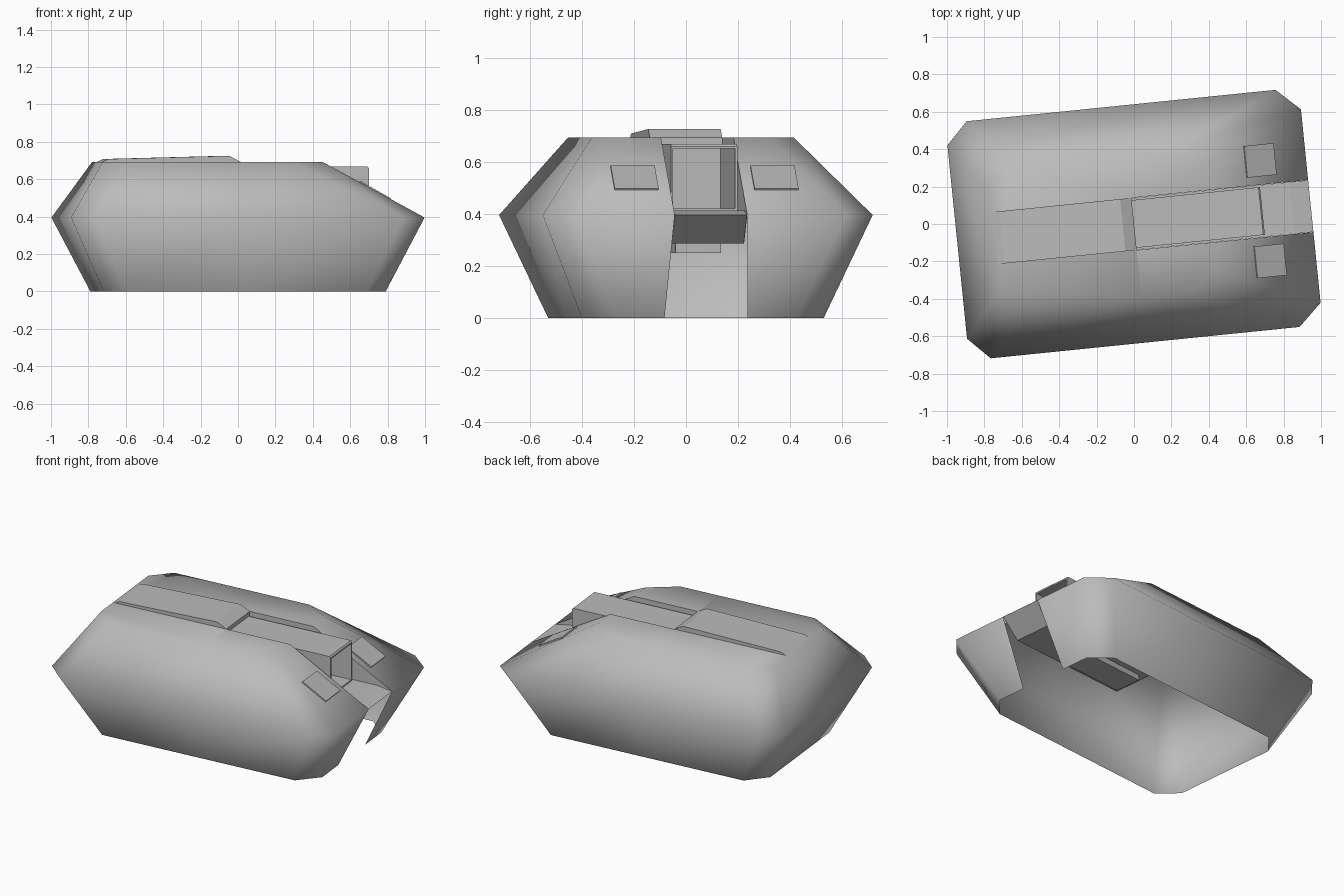
import bpy, bmesh, math
from mathutils import Matrix, Vector

cube = bpy.data.objects.get("Cube")
if cube:
    bpy.data.objects.remove(cube, do_unlink=True)

TURN = Matrix.Rotation(math.radians(5.8), 4, 'Z')
SLOT = 0.14        # half width of the front channel
RIM, ROOF = 0.395, 0.693

grey = bpy.data.materials.new("concrete_grey")
grey.use_nodes = True
grey.diffuse_color = (0.5, 0.5, 0.5, 1)
grey.node_tree.nodes["Principled BSDF"].inputs["Base Color"].default_value = (0.5, 0.5, 0.5, 1)


def finish(name, bm):
    """Turn the part to its heading and link it as an object."""
    bm.transform(TURN)
    mesh = bpy.data.meshes.new(name)
    bm.to_mesh(mesh)
    bm.free()
    mesh.materials.append(grey)
    ob = bpy.data.objects.new(name, mesh)
    bpy.context.scene.collection.objects.link(ob)
    return ob


def ring(bm, z, back, back_cut, front, front_cut, side, side_cut, gap):
    """Chamfered outline, open at the front gap."""
    half = [(front, gap), (front, side_cut), (front_cut, side), (0, side),
            (-back_cut, side), (-back, side_cut)]
    pts = half + [(x, -y) for x, y in reversed(half)]
    return [bm.verts.new((x, y, z)) for x, y in pts]


def prism(name, profile, half_width, v=0):
    """Solid from a side profile (length, height) extruded across."""
    bm = bmesh.new()
    face = bm.faces.new([bm.verts.new((x, v - half_width, z)) for x, z in profile])
    ext = bmesh.ops.extrude_face_region(bm, geom=[face])
    bmesh.ops.translate(bm, vec=(0, 2 * half_width, 0),
                        verts=[g for g in ext["geom"] if isinstance(g, bmesh.types.BMVert)])
    bmesh.ops.recalc_face_normals(bm, faces=bm.faces)
    return finish(name, bm)


# Hull: walls leaning out to the rim, then in to the roof
bm = bmesh.new()
rings = [
    ring(bm, 0, 0.758, 0.645, 0.758, 0.64, 0.467, 0.35, 0.16),
    ring(bm, RIM, 0.95, 0.835, 0.95, 0.825, 0.637, 0.52, SLOT),
    ring(bm, ROOF, 0.755, 0.643, 0.425, 0.255, 0.39, 0.28, SLOT),
]
for low, high in zip(rings, rings[1:]):
    for i in range(len(low) - 1):
        bm.faces.new((low[i], low[i + 1], high[i + 1], high[i]))
top = rings[-1]
p = bm.verts.new((0, SLOT, ROOF))
q = bm.verts.new((0, -SLOT, ROOF))
bm.faces.new(top[:4] + [p])
bm.faces.new(top[3:9] + [q, p])
bm.faces.new(top[8:] + [q])
# Soft edges only around the upper front, crisp elsewhere
for f in bm.faces:
    f.smooth = True
for e in bm.edges:
    mid = (e.verts[0].co + e.verts[1].co) / 2
    front = mid.x > 0.3 and mid.z > RIM + 0.01
    flat = len(e.link_faces) == 2 and e.calc_face_angle(0) < 0.1
    e.smooth = front or flat
finish("hull", bm)

# Channel cut into the front: two side walls and an end wall
bm = bmesh.new()
outline = [(0, ROOF), (0.425, ROOF), (0.95, RIM), (0.83, 0.285), (0, 0.285)]
sides = []
for s in (-1, 1):
    vs = [bm.verts.new((x, s * SLOT, z)) for x, z in outline]
    bm.faces.new(vs if s > 0 else vs[::-1])
    sides.append(vs)
bm.faces.new((sides[0][0], sides[0][-1], sides[1][-1], sides[1][0]))
finish("channel_walls", bm)

# Floor of the channel with its undercut lip, and the keel below it
prism("channel_floor", [(0, 0.285), (0.83, 0.285), (0.95, RIM), (0.85, 0.412), (0, 0.412)],
      SLOT - 0.001)
prism("channel_keel", [(0.05, 0.25), (0.47, 0.25), (0.47, 0.286), (0.05, 0.286)], 0.088)

# Raised roof plate behind the channel
prism("roof_plate", [(-0.75, 0.69), (-0.71, 0.708), (-0.06, 0.725), (0, ROOF), (0, 0.66),
                     (-0.05, 0.69)], SLOT)

# Hollow gun housing with a deep open mouth
bm = bmesh.new()
bmesh.ops.create_cube(bm, size=1, matrix=Matrix.Translation((0.345, 0, 0.539))
                      @ Matrix.Diagonal((0.69, 0.256, 0.256, 1)))
mouth = max(bm.faces, key=lambda f: f.calc_center_median().x)
corners = [e for e in mouth.edges if abs(e.verts[0].co.y - e.verts[1].co.y) > 0.1
           and e.verts[0].co.z > 0.6]
bmesh.ops.bevel(bm, geom=corners, offset=0.008, segments=1, affect='EDGES')
mouth = max(bm.faces, key=lambda f: f.calc_center_median().x)
bmesh.ops.inset_region(bm, faces=[mouth], thickness=0.012)
ext = bmesh.ops.extrude_face_region(bm, geom=[mouth])
bmesh.ops.translate(bm, vec=(-0.55, 0, 0),
                    verts=[g for g in ext["geom"] if isinstance(g, bmesh.types.BMVert)])
if mouth.is_valid:
    bmesh.ops.delete(bm, geom=[mouth], context='FACES_ONLY')
bmesh.ops.recalc_face_normals(bm, faces=bm.faces)
finish("gun_housing", bm)

# Thin shutters lying on the front slope, one on each side
slope = Vector((0.425 - 0.95, 0, ROOF - RIM))
normal = Vector((-slope.z, 0, slope.x)).normalized() * -0.008
low = Vector((0.95, 0, RIM)) + slope * 0.32
high = Vector((0.95, 0, RIM)) + slope * 0.62
shutter = [(c.x, c.z) for c in (low, high, high + normal, low + normal)]
for name, v in (("left_shutter", 0.27), ("right_shutter", -0.27)):
    prism(name, shutter, 0.085, v)
